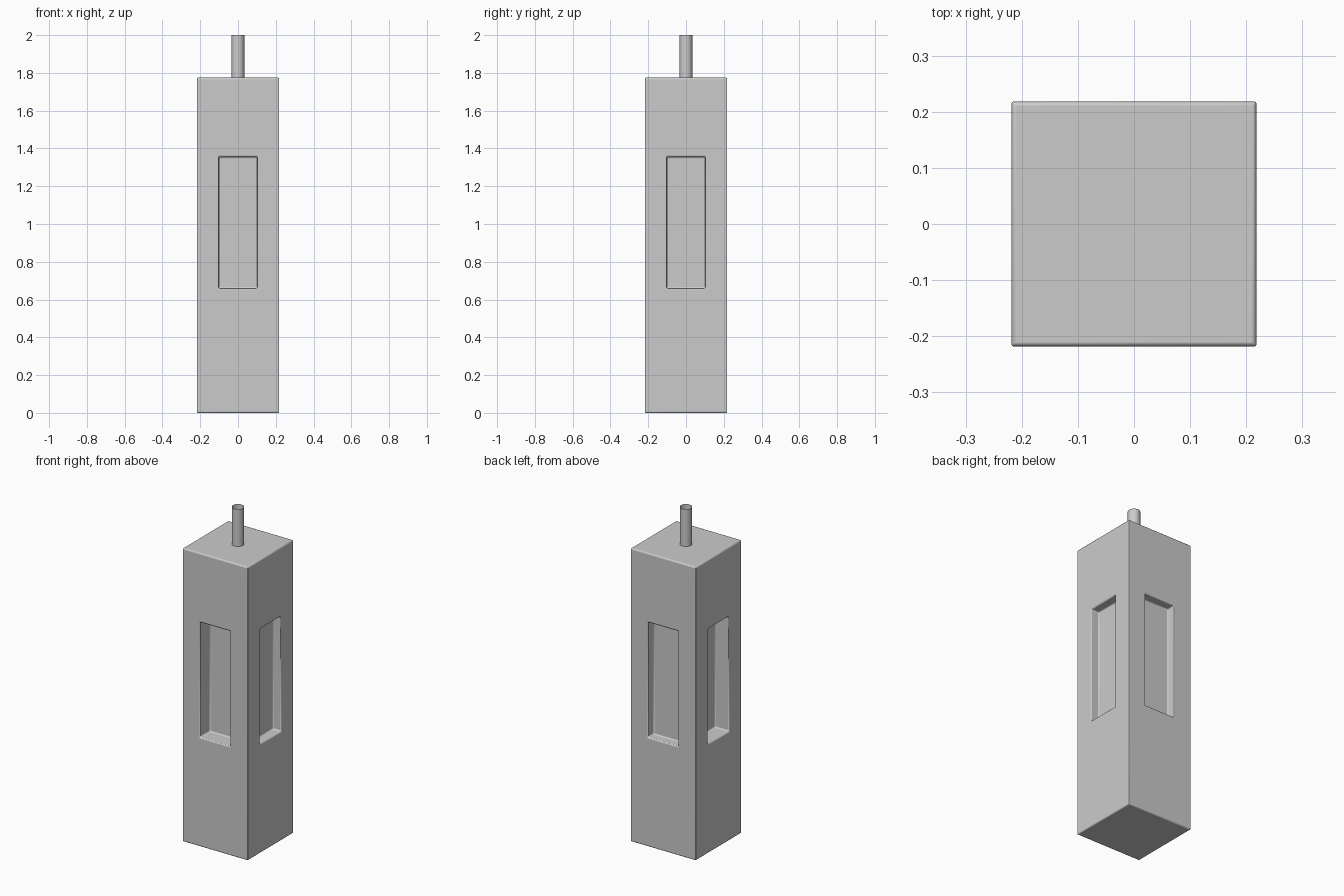
import bpy
import bmesh

if "Cube" in bpy.data.objects:
    bpy.data.objects.remove(bpy.data.objects["Cube"])

HALF, TOP = 0.218, 1.775
Z0, Z1 = 0.66, 1.355


def activate(obj):
    bpy.ops.object.select_all(action='DESELECT')
    obj.select_set(True)
    bpy.context.view_layer.objects.active = obj


def box(name, lo, hi):
    bpy.ops.mesh.primitive_cube_add(
        size=1, location=[(a + b) / 2 for a, b in zip(lo, hi)])
    obj = bpy.context.object
    obj.name = name
    obj.scale = [b - a for a, b in zip(lo, hi)]
    bpy.ops.object.transform_apply(location=True, rotation=True, scale=True)
    return obj


# Square body
body = box("body", (-HALF, -HALF, 0), (HALF, HALF, TOP))

# Recessed windows on the four sides: axis, side, depth
for axis, side, depth in ((1, -1, 0.095), (1, 1, 0.055), (0, 1, 0.055), (0, -1, 0.095)):
    lo, hi = [-0.102, -0.102, Z0], [0.102, 0.102, Z1]
    lo[axis], hi[axis] = sorted((side * (HALF - depth), side * (HALF + 0.1)))
    cutter = box("window_cutter", lo, hi)
    cut = body.modifiers.new("window", 'BOOLEAN')
    cut.operation = 'DIFFERENCE'
    cut.solver = 'EXACT'
    cut.object = cutter
    activate(body)
    bpy.ops.object.modifier_apply(modifier=cut.name)
    bpy.data.objects.remove(cutter)

# Softened edges
bevel = body.modifiers.new("soft_edges", 'BEVEL')
bevel.width = 0.007
bevel.segments = 3
bevel.limit_method = 'ANGLE'
activate(body)
bpy.ops.object.shade_smooth_by_angle()

# Open tube standing on the body
bpy.ops.mesh.primitive_cylinder_add(
    vertices=32, radius=0.034, depth=2 - TOP + 0.01,
    end_fill_type='NOTHING', location=(0, 0, (2 + TOP - 0.01) / 2))
rod = bpy.context.object
rod.name = "top_rod"
bpy.ops.object.shade_smooth_by_angle()
